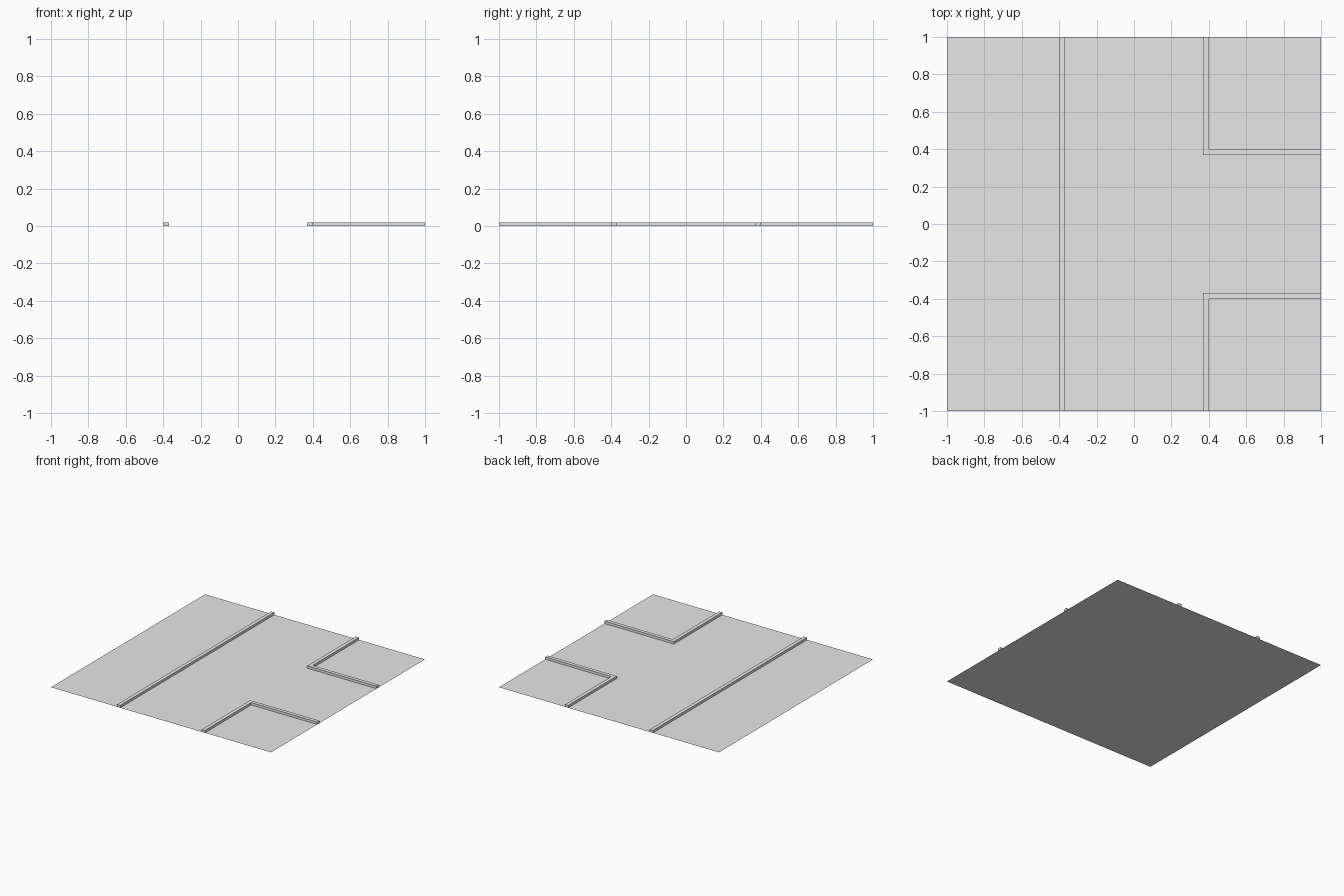
import bpy
import bmesh

cube = bpy.data.objects.get("Cube")
if cube:
    bpy.data.objects.remove(cube, do_unlink=True)

HALF = 1.0      # half width of the tile
OUTER = 0.4     # kerb side next to the pavement
INNER = 0.37    # kerb side next to the road
HEIGHT = 0.02   # kerb height

grey = bpy.data.materials.new("plain_grey")
grey.use_nodes = True
grey.diffuse_color = (0.8, 0.8, 0.8, 1)
grey.node_tree.nodes["Principled BSDF"].inputs["Base Color"].default_value = (0.8, 0.8, 0.8, 1)


def add_sheet(name, outline, height=0.0):
    """Flat sheet from an outline; with a height, a raised strip open underneath."""
    bm = bmesh.new()
    face = bm.faces.new([bm.verts.new((x, y, 0)) for x, y in outline])
    bm.normal_update()
    if face.normal.z < 0:
        face.normal_flip()
    if height:
        top = bmesh.ops.extrude_face_region(bm, geom=[face])["geom"]
        bmesh.ops.translate(bm, vec=(0, 0, height),
                            verts=[g for g in top if isinstance(g, bmesh.types.BMVert)])
        bm.normal_update()
        low = [f for f in bm.faces if all(v.co.z < height / 2 for v in f.verts)]
        bmesh.ops.delete(bm, geom=low, context="FACES_ONLY")
    mesh = bpy.data.meshes.new(name)
    bm.to_mesh(mesh)
    bm.free()
    mesh.materials.append(grey)
    obj = bpy.data.objects.new(name, mesh)
    bpy.context.collection.objects.link(obj)
    return obj


# Ground with road and pavements
add_sheet("ground", [(-HALF, -HALF), (HALF, -HALF), (HALF, HALF), (-HALF, HALF)])

# Straight kerb along the through road
add_sheet("straight_kerb", [(-OUTER, -HALF), (-INNER, -HALF), (-INNER, HALF), (-OUTER, HALF)], HEIGHT)

# Corner kerbs on both sides of the side road
for name, s in (("front_corner_kerb", -1), ("back_corner_kerb", 1)):
    outline = [(INNER, s * INNER), (HALF, s * INNER), (HALF, s * OUTER),
               (OUTER, s * OUTER), (OUTER, s * HALF), (INNER, s * HALF)]
    add_sheet(name, outline if s > 0 else outline[::-1], HEIGHT)
